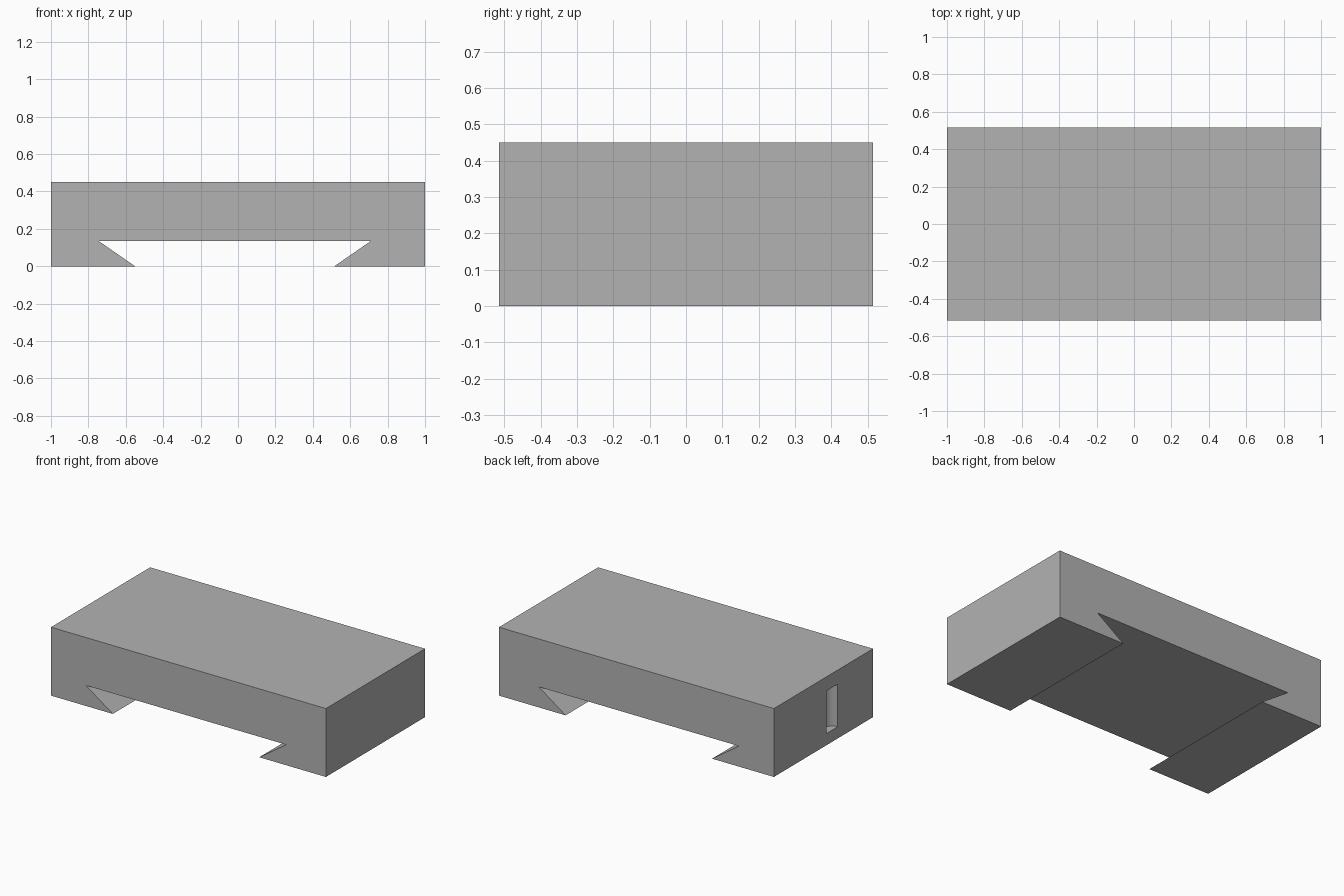
import bpy
import bmesh
import math

cube = bpy.data.objects.get("Cube")
if cube:
    bpy.data.objects.remove(cube, do_unlink=True)

# Single grey material
grey = bpy.data.materials.new("plain_grey")
grey.use_nodes = True
colour = (0.45, 0.45, 0.45, 1)
grey.diffuse_color = colour
grey.node_tree.nodes["Principled BSDF"].inputs["Base Color"].default_value = colour

HALF_DEPTH = 0.515
HEIGHT = 0.45


def extrude_profile(name, points, half_depth):
    """Extrude an x-z outline along y, centred on y = 0."""
    bm = bmesh.new()
    face = bm.faces.new([bm.verts.new((x, -half_depth, z)) for x, z in points])
    out = bmesh.ops.extrude_face_region(bm, geom=[face])
    verts = [g for g in out["geom"] if isinstance(g, bmesh.types.BMVert)]
    bmesh.ops.translate(bm, verts=verts, vec=(0, 2 * half_depth, 0))
    bmesh.ops.recalc_face_normals(bm, faces=bm.faces)
    mesh = bpy.data.meshes.new(name)
    bm.to_mesh(mesh)
    bm.free()
    mesh.materials.append(grey)
    obj = bpy.data.objects.new(name, mesh)
    bpy.context.collection.objects.link(obj)
    return obj


# Block with a dovetail channel along its underside
block = extrude_profile("dovetail_block", [
    (-1, 0), (-0.55, 0), (-0.745, 0.135), (0.71, 0.135),
    (0.515, 0), (1, 0), (1, HEIGHT), (-1, HEIGHT),
], HALF_DEPTH)

# Half-round upright pocket in the -x end
bpy.ops.mesh.primitive_cylinder_add(
    vertices=48, radius=0.058, depth=0.28, location=(-1, -0.09, 0.217))
cutter = bpy.context.object
cutter.name = "pocket_cutter"
cutter.hide_render = True
cutter.data.materials.append(grey)

pocket = block.modifiers.new("pocket", "BOOLEAN")
pocket.operation = "DIFFERENCE"
pocket.solver = "EXACT"
pocket.object = cutter

# Apply the cut, drop the cutter and smooth only the curved wall
bpy.ops.object.select_all(action="DESELECT")
block.select_set(True)
bpy.context.view_layer.objects.active = block
bpy.ops.object.modifier_apply(modifier=pocket.name)
bpy.data.objects.remove(cutter, do_unlink=True)
bpy.ops.object.shade_smooth_by_angle(angle=math.radians(30))
